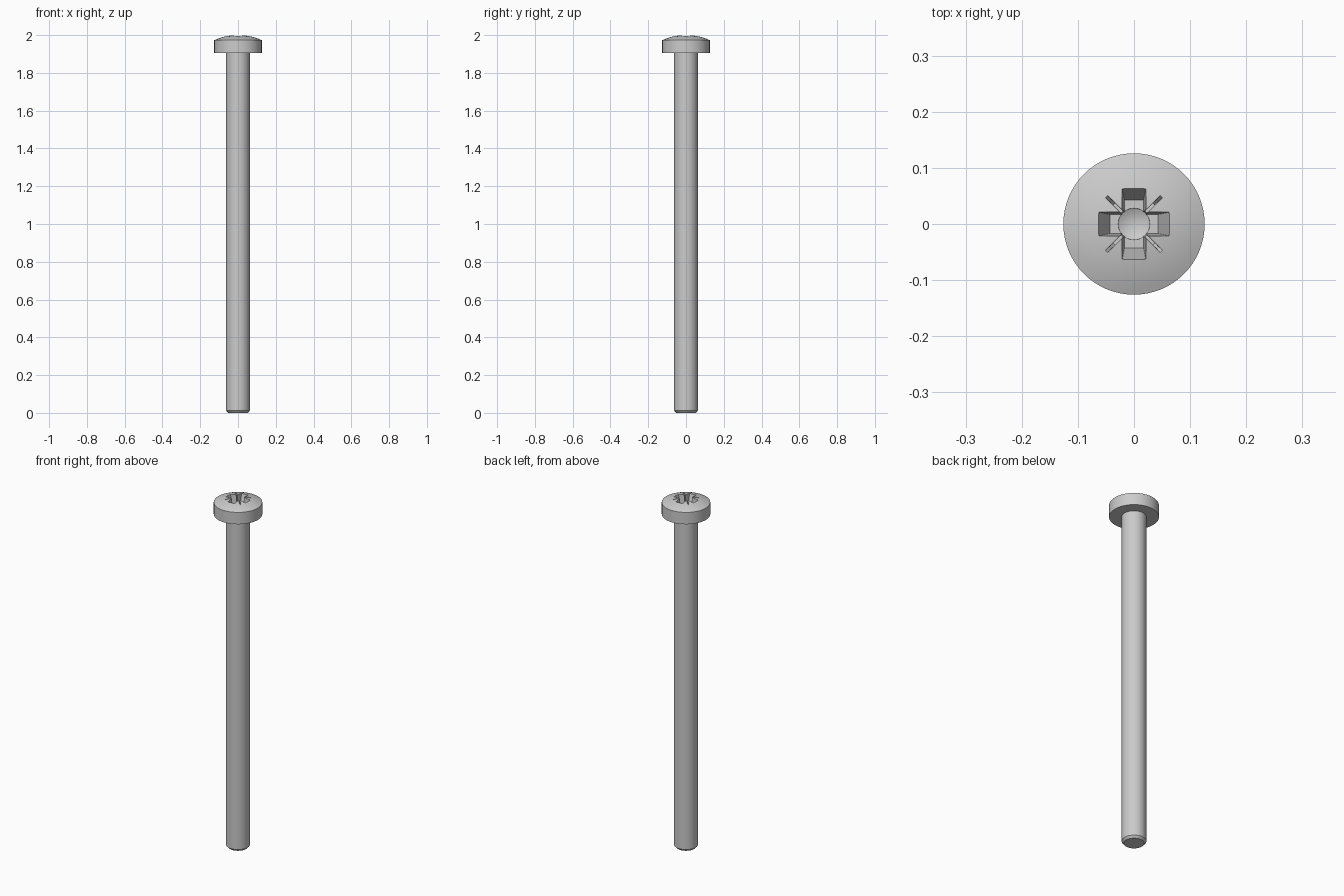
import bpy, bmesh, math
from mathutils import Matrix

if "Cube" in bpy.data.objects:
    bpy.data.objects.remove(bpy.data.objects["Cube"])

SEG = 64
TOP = 2.02


def make_object(name, bm):
    bmesh.ops.recalc_face_normals(bm, faces=bm.faces)
    mesh = bpy.data.meshes.new(name)
    bm.to_mesh(mesh)
    bm.free()
    ob = bpy.data.objects.new(name, mesh)
    bpy.context.collection.objects.link(ob)
    return ob


def lathe(name, profile, seg=SEG):
    bm = bmesh.new()
    vs = [bm.verts.new((r, 0, z)) for r, z in profile]
    es = [bm.edges.new(p) for p in zip(vs, vs[1:])]
    bmesh.ops.spin(bm, geom=vs + es, cent=(0, 0, 0), axis=(0, 0, 1),
                   angle=2 * math.pi, steps=seg, use_duplicate=False)
    bmesh.ops.remove_doubles(bm, verts=bm.verts, dist=1e-5)
    return make_object(name, bm)


def tapered_bar(name, top, bottom, z0, angle):
    # Bar across the axis, narrowing downwards
    bm = bmesh.new()
    bmesh.ops.create_cube(bm, size=2)
    for v in bm.verts:
        hx, hy = top if v.co.z > 0 else bottom
        v.co = (v.co.x * hx, v.co.y * hy, TOP if v.co.z > 0 else z0)
    bm.transform(Matrix.Rotation(math.radians(angle), 4, 'Z'))
    return make_object(name, bm)


# Screw body: chamfered tip, shank, flat underside, shallow domed head
R, EDGE, APEX = 0.126, 1.973, 2.001
rad = (R * R + (APEX - EDGE) ** 2) / (2 * (APEX - EDGE))
a = math.asin(R / rad)
profile = [(0, 0), (0.052, 0), (0.0625, 0.012), (0.0625, 1.905), (R, 1.905)]
profile += [(rad * math.sin(a * t / 8), APEX - rad + rad * math.cos(a * t / 8))
            for t in range(8, -1, -1)]
screw = lathe("screw", profile)

# Drive recess cutters: cross arms, central cone, diagonal grooves
cutters = [tapered_bar("cross_cutter", (0.071, 0.0226), (0.043, 0.017), 1.93, d)
           for d in (0, 90)]
cutters.append(lathe("centre_cutter", [(0, 1.912), (0.028, 1.927), (0.034, TOP), (0, TOP)], 32))
cutters += [tapered_bar("groove_cutter", (0.083, 0.0035), (0.050, 0.002), 1.955, d)
            for d in (45, 135)]

bpy.context.view_layer.objects.active = screw
screw.select_set(True)
for c in cutters:
    mod = screw.modifiers.new("recess", 'BOOLEAN')
    mod.operation = 'DIFFERENCE'
    mod.solver = 'EXACT'
    mod.object = c
    bpy.ops.object.modifier_apply(modifier=mod.name)
for c in cutters:
    bpy.data.objects.remove(c)

bpy.ops.object.shade_smooth_by_angle(angle=math.radians(20))
